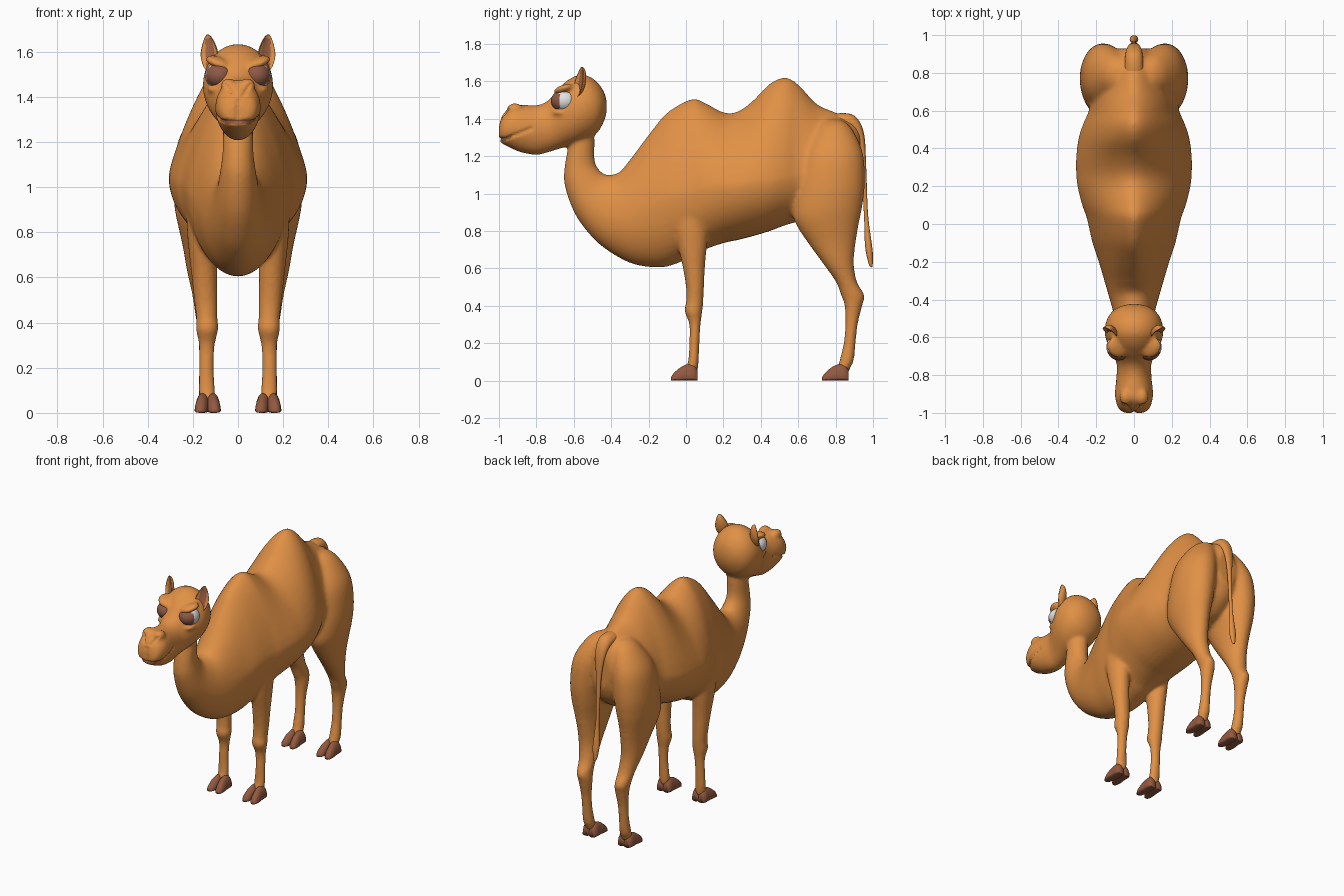
import bpy, bmesh, math
from mathutils import Vector, Matrix


def material(name, rgb):
    m = bpy.data.materials.new(name)
    m.diffuse_color = (*rgb, 1)
    return m


FUR = material("tan_fur", (0.75, 0.28, 0.06))
HOOF = material("hoof_brown", (0.29, 0.10, 0.05))
SKIN = material("inner_skin_brown", (0.36, 0.13, 0.065))
WHITE = material("eye_white", (0.75, 0.75, 0.75))
IRIS = material("iris_brown", (0.27, 0.10, 0.06))


def smooth_rings(rings, steps=5):
    """Catmull-Rom interpolation through ring tuples."""
    out = []
    for i in range(len(rings) - 1):
        p0, p1 = rings[max(i - 1, 0)], rings[i]
        p2, p3 = rings[i + 1], rings[min(i + 2, len(rings) - 1)]
        for k in range(steps):
            t = k / steps
            out.append([0.5 * (2 * b + (c - a) * t + (2 * a - 5 * b + 4 * c - d) * t * t
                               + (3 * b - a - 3 * c + d) * t ** 3)
                        for a, b, c, d in zip(p0, p1, p2, p3)])
    return out + [list(rings[-1])]


def loft(bm, rings, n=48):
    """Ring = (y, z of one edge, y, z of other edge, half width, widest place, hump taper, x)."""
    loops = []
    for ya, za, yb, zb, w, f, h, cx in smooth_rings(rings):
        a, b = Vector((cx, ya, za)), Vector((cx, yb, zb))
        c = a.lerp(b, f)
        h = min(max(h, 0), 1)
        loop = []
        for i in range(n):
            t = 2 * math.pi * i / n
            s, x = math.sin(t), math.cos(t)
            if s > 0:
                x = math.copysign(max(1 - s ** (2 - 0.7 * h), 0) ** (0.5 + 0.12 * h), x)
            p = c + (b - c) * s if s > 0 else c + (c - a) * s
            loop.append(bm.verts.new(p + Vector((w * x, 0, 0))))
        loops.append(loop)
    for l1, l2 in zip(loops, loops[1:]):
        for i in range(n):
            j = (i + 1) % n
            bm.faces.new((l1[i], l1[j], l2[j], l2[i]))
    bm.faces.new(loops[0])
    bm.faces.new(loops[-1])


def ball(bm, loc, scale, rot=(0, 0, 0)):
    m = Matrix.LocRotScale(Vector(loc), Matrix.Rotation(rot[2], 3, 'Z') @ Matrix.Rotation(rot[1], 3, 'Y'),
                           Vector(scale))
    return bmesh.ops.create_uvsphere(bm, u_segments=32, v_segments=24, radius=1, matrix=m)["verts"]


def finish(bm, name, *mats):
    bmesh.ops.recalc_face_normals(bm, faces=bm.faces)
    me = bpy.data.meshes.new(name)
    bm.to_mesh(me)
    bm.free()
    for m in mats:
        me.materials.append(m)
    me.shade_smooth()
    ob = bpy.data.objects.new(name, me)
    bpy.context.collection.objects.link(ob)
    return ob


bm = bmesh.new()

# torso with two humps: (y, bottom, top, half width, widest place)
torso = [(0.93, 1.08, 1.34, 0.07, .5), (0.89, 0.99, 1.395, 0.13, .5), (0.8, 0.91, 1.435, 0.19, .5),
         (0.7, 0.88, 1.48, 0.22, .42), (0.6, 0.85, 1.585, 0.24, .33), (0.53, 0.83, 1.622, 0.27, .32),
         (0.45, 0.80, 1.59, 0.295, .34), (0.35, 0.77, 1.49, 0.307, .4), (0.27, 0.75, 1.437, 0.307, .43),
         (0.2, 0.735, 1.435, 0.30, .44), (0.1, 0.70, 1.487, 0.275, .42), (0.03, 0.66, 1.507, 0.25, .42),
         (-0.1, 0.61, 1.435, 0.22, .45), (-0.2, 0.608, 1.315, 0.187, .46), (-0.3, 0.63, 1.18, 0.157, .45)]
# neck: (front y, z, back y, z, half width)
neck = [(-.41, .69, -.355, 1.115, .132), (-.5, .765, -.40, 1.10, .112), (-.59, .885, -.44, 1.105, .092),
        (-.645, 1.03, -.475, 1.14, .077), (-.65, 1.13, -.49, 1.19, .068), (-.625, 1.27, -.49, 1.29, .066),
        (-.60, 1.37, -.5, 1.37, .066)]
loft(bm, [(y, a, y, b, w, f, (b - 1.1) / 0.3, 0) for y, a, b, w, f in torso]
     + [(*r, .45, 0, 0) for r in neck])

# head: (y, bottom, top, half width)
head = [(-1.0, 1.285, 1.36, .05), (-.98, 1.265, 1.42, .08), (-.93, 1.24, 1.47, .098), (-.88, 1.22, 1.475, .1),
        (-.80, 1.207, 1.472, .092), (-.74, 1.22, 1.495, .092), (-.69, 1.235, 1.55, .112),
        (-.64, 1.25, 1.60, .138), (-.58, 1.265, 1.632, .155), (-.52, 1.29, 1.627, .148),
        (-.47, 1.33, 1.59, .122), (-.437, 1.39, 1.54, .075), (-.424, 1.44, 1.49, .025)]
loft(bm, [(y, a, y, b, w, .5, 0, 0) for y, a, b, w in head])

# legs: (front y, back y, z, centre x, half width)
front_leg = [(-.03, .11, 1.02, .14, .06), (-.065, .125, .87, .155, .072), (-.05, .115, .75, .157, .064),
             (-.02, .102, .62, .15, .057), (0, .096, .5, .143, .051), (0, .092, .42, .138, .047),
             (-.007, .087, .37, .137, .049), (.018, .078, .3, .138, .035), (.018, .072, .2, .14, .032),
             (.012, .068, .11, .138, .036), (.0, .065, .07, .136, .035), (.0, .06, .045, .136, .03)]
hind_leg = [(.75, .83, 1.395, .08, .03), (.70, .885, 1.35, .1, .075), (.63, .945, 1.22, .145, .115),
            (.595, .957, 1.06, .165, .121), (.573, .943, .93, .17, .113), (.58, .927, .85, .17, .1),
            (.65, .907, .74, .165, .08), (.73, .897, .63, .16, .066), (.80, .913, .53, .15, .054),
            (.83, .953, .455, .145, .047), (.848, .942, .40, .14, .044), (.852, .918, .3, .14, .034),
            (.843, .907, .2, .14, .032), (.822, .897, .11, .139, .036), (.81, .88, .07, .137, .035),
            (.81, .87, .045, .136, .03)]
for side in (1, -1):
    for leg in (front_leg, hind_leg):
        loft(bm, [(a, z, b, z, w, .5, 0, side * x) for a, b, z, x, w in leg])
    # brows, lower lids and nostril bumps
    ball(bm, (side * .085, -.652, 1.553), (.064, .055, .024), (0, -side * .35, side * .6))
    ball(bm, (side * .092, -.66, 1.433), (.045, .055, .018))
    ball(bm, (side * .042, -.915, 1.45), (.034, .045, .032))

# fuse everything into one smooth skin
skin = finish(bm, "camel_body")
rm = skin.modifiers.new("fuse", 'REMESH')
rm.mode, rm.voxel_size = 'VOXEL', 0.01
sm = skin.modifiers.new("soften", 'SMOOTH')
sm.factor, sm.iterations = 0.5, 6
me = bpy.data.meshes.new_from_object(skin.evaluated_get(bpy.context.evaluated_depsgraph_get()))
skin.modifiers.clear()
skin.data = me
me.materials.clear()
for m in (FUR, SKIN):
    me.materials.append(m)


# mouth line, upper lip cleft and nostril slits pressed into the muzzle
def mouth_gap(p):
    return abs(p.z - (1.29 + max(p.y + 0.97, 0) * 0.4))


bm = bmesh.new()
bm.from_mesh(me)
# extra softening of the torso above the legs
torso_verts = [v for v in bm.verts if v.co.y > -0.3 and v.co.z > 0.8]
for _ in range(8):
    bmesh.ops.smooth_vert(bm, verts=torso_verts, factor=0.5, use_axis_x=True, use_axis_y=True, use_axis_z=True)
bm.normal_update()
push = {}
for v in bm.verts:
    p = v.co
    if p.y < -0.82:
        depth = max(0, 1 - mouth_gap(p) / 0.013)
        if p.y < -0.95 and 1.30 < p.z < 1.39:
            depth = max(depth, 1 - abs(p.x) / 0.011)
        if p.y < -0.93 and 1.40 < p.z < 1.46:
            depth = max(depth, 1 - abs(abs(p.x) - 0.02 - (p.z - 1.40) * 0.6) / 0.012)
        push[v] = v.normal * depth * 0.012
for v, d in push.items():
    v.co -= d
for f in bm.faces:
    c = f.calc_center_median()
    f.smooth = True
    f.material_index = int(c.y < -0.93 and mouth_gap(c) < 0.011)
bm.to_mesh(me)
bm.free()

# hooves: two toes per foot, (y, top, half width)
toe = [(-.08, .018, .012), (-.065, .04, .024), (-.035, .066, .031), (0, .085, .033), (.04, .085, .032),
       (.062, .055, .022)]
for side, word in ((1, "left"), (-1, "right")):
    for y0, place in ((0, "front"), (.808, "hind")):
        bm = bmesh.new()
        for dx in (-1, 1):
            loft(bm, [(y + y0, 0, y + y0, z, w, .15, 0, side * .134 + dx * (.023 - .12 * min(y, 0)))
                      for y, z, w in toe], 20)
        finish(bm, f"{place}_{word}_hoof", HOOF)

    # eyes: iris on the forward-facing part
    bm = bmesh.new()
    ball(bm, (side * .081, -.65, 1.495), (.065, .072, .06))
    bm.normal_update()
    for f in bm.faces:
        f.material_index = int(f.normal.y < -0.34)
    finish(bm, f"{word}_eye", WHITE, IRIS)

    # ears: cupped ellipsoids with a brown hollow
    bm = bmesh.new()
    ball(bm, (0, 0, 0), (1, 1, 1))
    for f in bm.faces:
        c = f.calc_center_median()
        f.material_index = int(c.y < -0.45 and abs(c.x) < 0.55 and c.z < 0.8)
    turn = Matrix.Rotation(side * .5, 3, 'Z') @ Matrix.Rotation(side * .16, 3, 'Y')
    for v in bm.verts:
        u, d, h = v.co
        u *= .042 * (1 - .35 * max(h, 0))
        d *= .036 if d > 0 else -.014
        v.co = turn @ Vector((u, d - .02 + .012 * h, h * .083)) + Vector((side * .12, -.556, 1.595))
    finish(bm, f"{word}_ear", FUR, SKIN)

# tail with tuft: (front y, z, back y, z, half width)
tail = [(.76, 1.33, .76, 1.42, .05), (.83, 1.34, .845, 1.43, .05), (.89, 1.33, .91, 1.408, .045),
        (.925, 1.27, .952, 1.32, .034), (.938, 1.15, .963, 1.15, .018), (.948, .95, .970, .95, .012),
        (.953, .85, .977, .85, .012), (.956, .74, .992, .74, .021), (.963, .68, .999, .68, .022),
        (.978, .62, .998, .615, .012), (.988, .607, .993, .605, .003)]
bm = bmesh.new()
loft(bm, [(*r, .5, 0, 0) for r in tail], 20)
finish(bm, "tail", FUR)
